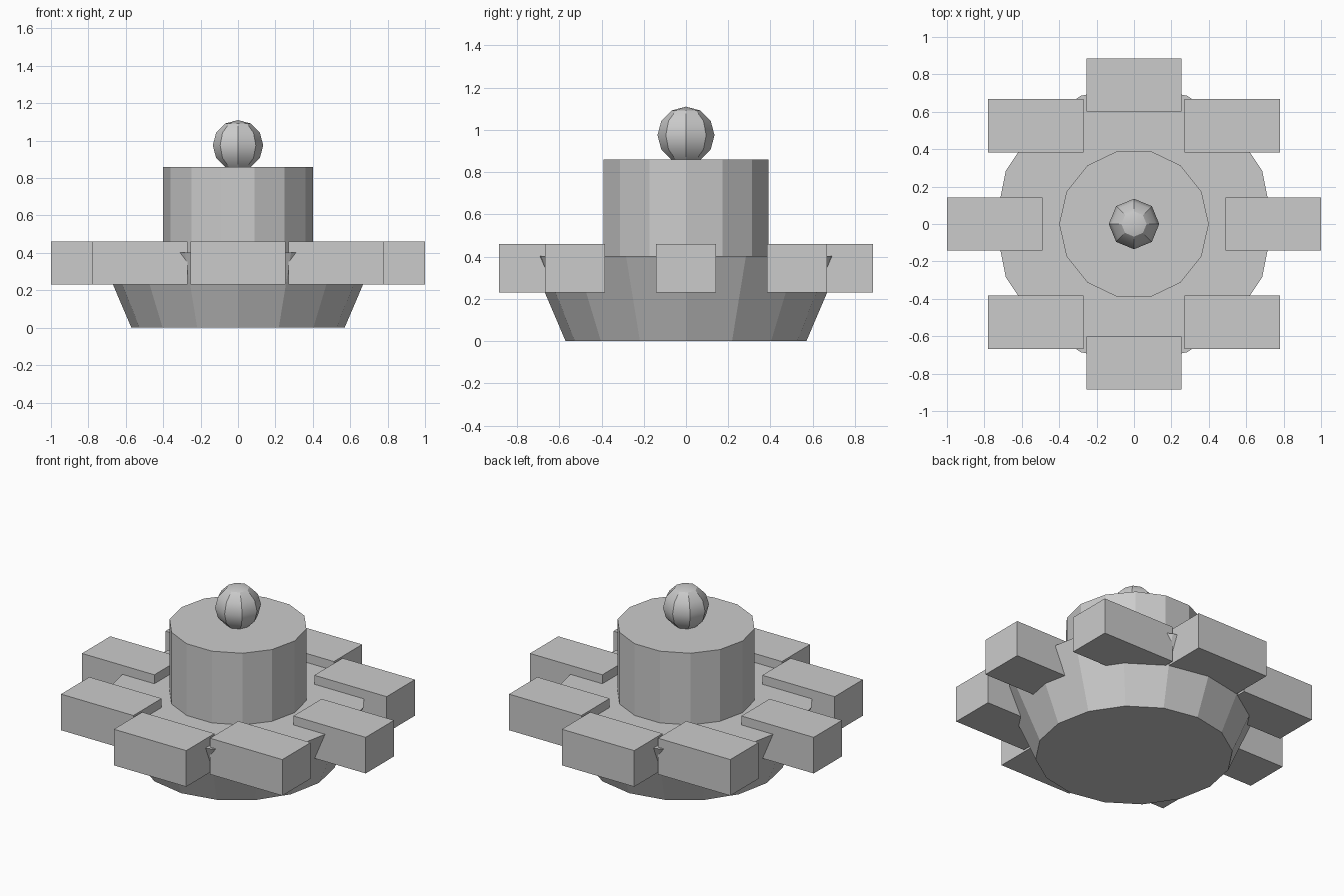
import bpy
import math

cube = bpy.data.objects.get("Cube")
if cube:
    bpy.data.objects.remove(cube, do_unlink=True)

grey = bpy.data.materials.new("plain grey")
grey.use_nodes = True
colour = (0.6, 0.6, 0.6, 1)
grey.diffuse_color = colour
grey.node_tree.nodes["Principled BSDF"].inputs["Base Color"].default_value = colour


def finish(name):
    obj = bpy.context.object
    obj.name = name
    obj.data.materials.append(grey)
    return obj


def frustum(name, sides, r_bottom, r_top, z0, z1):
    """Faceted drum whose first corner lies on the x axis."""
    bpy.ops.mesh.primitive_cone_add(
        vertices=sides, radius1=r_bottom, radius2=r_top, depth=z1 - z0,
        location=(0, 0, (z0 + z1) / 2), rotation=(0, 0, math.pi / 2))
    return finish(name)


def block(name, x, y):
    bpy.ops.mesh.primitive_cube_add(size=1, location=(x, y, 0.345))
    obj = finish(name)
    obj.scale = (0.51, 0.285, 0.23)
    return obj


# Flared base and upper drum
frustum("base", 16, 0.57, 0.742, 0, 0.403)
frustum("drum", 14, 0.4, 0.4, 0.39, 0.86)

# Ring of eight axis-aligned blocks
for side, s in (("left", 1), ("right", -1)):
    block(side + "_block", s * 0.745, 0)
    block("front_" + side + "_block", s * 0.525, -0.525)
    block("back_" + side + "_block", s * 0.525, 0.525)
block("front_block", 0, -0.743)
block("back_block", 0, 0.743)

# Low-poly knob on top
bpy.ops.mesh.primitive_uv_sphere_add(
    segments=8, ring_count=6, radius=0.135, location=(0, 0, 0.975))
finish("knob")
bpy.ops.object.shade_smooth_by_angle(angle=math.radians(30))
